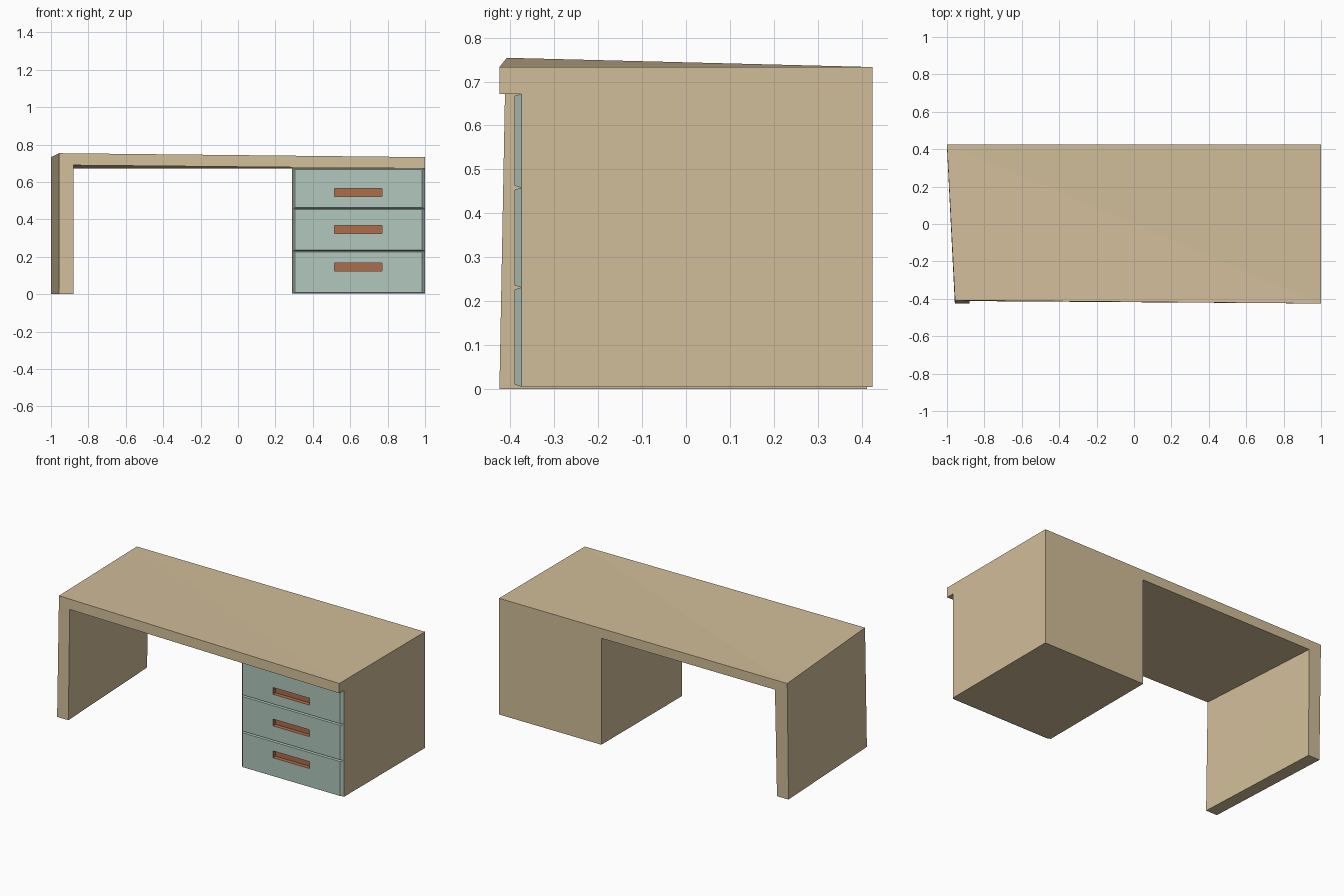
import bpy, bmesh

if "Cube" in bpy.data.objects:
    bpy.data.objects.remove(bpy.data.objects["Cube"])


def material(name, rgb):
    m = bpy.data.materials.new(name)
    m.diffuse_color = (*rgb, 1)
    m.use_nodes = True
    m.node_tree.nodes["Principled BSDF"].inputs["Base Color"].default_value = m.diffuse_color
    return m


wood = material("pale wood", (0.64, 0.51, 0.32))
teal = material("soft teal", (0.44, 0.57, 0.51))
brown = material("handle brown", (0.43, 0.15, 0.07))


def finish(bm, name, mats):
    mesh = bpy.data.meshes.new(name)
    bm.to_mesh(mesh)
    bm.free()
    for m in mats:
        mesh.materials.append(m)
    obj = bpy.data.objects.new(name, mesh)
    bpy.context.collection.objects.link(obj)
    return obj


def loft(name, rects, mats, cap_first=False, cap_last=False, painted_from=99):
    """Join upright rectangles (x0, x1, z0, z1, y), listed from back to front."""
    bm = bmesh.new()
    rings = [[bm.verts.new(p) for p in
              ((x0, y, z0), (x1, y, z0), (x1, y, z1), (x0, y, z1))]
             for x0, x1, z0, z1, y in rects]
    for k, (a, b) in enumerate(zip(rings, rings[1:])):
        for i in range(4):
            j = (i + 1) % 4
            f = bm.faces.new((a[i], a[j], b[j], b[i]))
            f.material_index = int(k >= painted_from)
    if cap_first:
        bm.faces.new(rings[0][::-1])
    if cap_last:
        f = bm.faces.new(rings[-1])
        f.material_index = int(painted_from < 99)
    return finish(bm, name, mats)


# desktop and left leg: one mitred L, its front left corner slightly lifted
front = [(1, -.425, .733), (-.957, -.408, .754), (-.958, -.425, 0),
         (-.88, -.425, 0), (-.88, -.412, .69), (1, -.425, .672)]
back = [(1, .425, .733), (-1, .425, .733), (-1, .412, 0),
        (-.92, .412, 0), (-.915, .425, .672), (1, .425, .672)]
bm = bmesh.new()
f = [bm.verts.new(p) for p in front]
b = [bm.verts.new(p) for p in back]
for i in range(6):
    j = (i + 1) % 6
    bm.faces.new((f[i], f[j], b[j]))
    bm.faces.new((f[i], b[j], b[i]))
for s in (f, b):
    bm.faces.new((s[0], s[1], s[4], s[5]))
    bm.faces.new((s[1], s[2], s[3], s[4]))
bmesh.ops.recalc_face_normals(bm, faces=bm.faces)
finish(bm, "desktop_and_leg", [wood])

# cabinet shell, open at the front behind the drawers
loft("cabinet", [(.29, 1, .004, .69, .425), (.29, 1, .004, .69, -.375),
                 (.296, .999, .006, .672, -.375)], [wood], cap_first=True)

# drawer fronts with chamfered rims and recessed brown handle slots
for n, (z0, z1, h0) in enumerate([(.005, .231, .125), (.231, .458, .325), (.458, .672, .523)]):
    loft(f"drawer_{n + 1}",
         [(.295, 1, z0, z1, -.375),
          (.305, .983, z0 + .005, z1 - .005, -.391),
          (.515, .77, h0, h0 + .043, -.391),
          (.515, .77, h0, h0 + .043, -.365)],
         [teal, brown], cap_last=True, painted_from=2)
